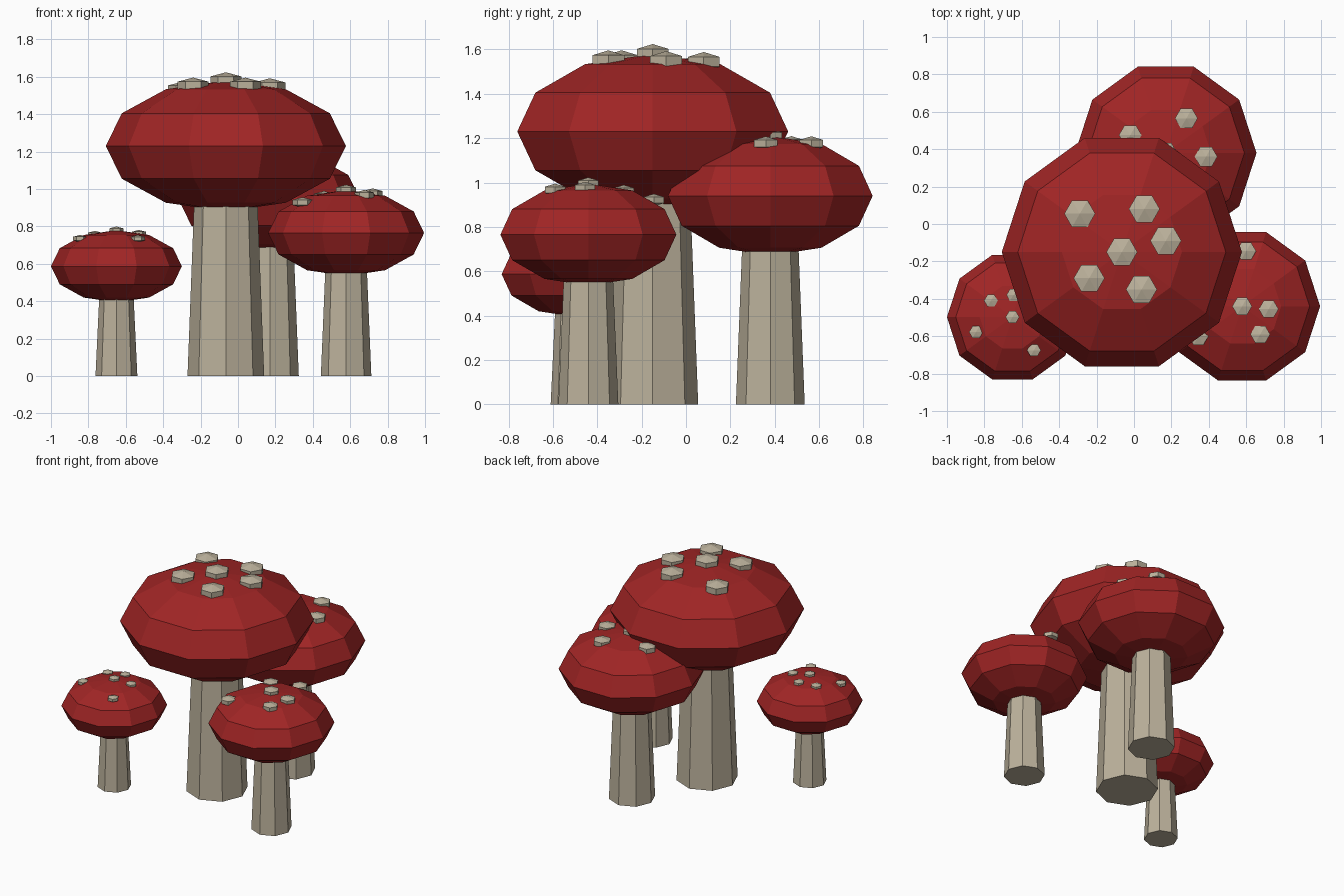
import bpy, bmesh
from math import sin, cos, pi, sqrt

cube = bpy.data.objects.get("Cube")
if cube:
    bpy.data.objects.remove(cube, do_unlink=True)


def material(name, rgb):
    m = bpy.data.materials.new(name)
    m.use_nodes = True
    colour = (*rgb, 1.0)
    m.diffuse_color = colour
    bsdf = next(n for n in m.node_tree.nodes if n.type == 'BSDF_PRINCIPLED')
    bsdf.inputs["Base Color"].default_value = colour
    return m


RED = material("cap red", (0.35, 0.018, 0.018))
CREAM = material("stem beige", (0.50, 0.44, 0.33))


def add_lathe(bm, profile, sides, centre):
    """Spin (radius, height) points round z; a zero radius makes a pole."""
    cx, cy, cz = centre
    rings = []
    for r, z in profile:
        count = sides if r > 0 else 1
        rings.append([bm.verts.new((cx + r * cos(2 * pi * i / sides),
                                    cy + r * sin(2 * pi * i / sides), cz + z))
                      for i in range(count)])
    for low, high in zip(rings, rings[1:]):
        for i in range(sides):
            j = (i + 1) % sides
            corners = [low[i % len(low)], low[j % len(low)],
                       high[j % len(high)], high[i % len(high)]]
            bm.faces.new(list(dict.fromkeys(corners)))
    # Flat lids where the profile does not end in a pole
    if len(rings[0]) > 1:
        bm.faces.new(rings[0][::-1])
    if len(rings[-1]) > 1:
        bm.faces.new(rings[-1])


def ellipsoid(radius, height, bands):
    """Profile of a squashed sphere, from bottom pole to top pole."""
    inner = [(radius * sin(pi * k / bands), -height * cos(pi * k / bands))
             for k in range(1, bands)]
    return [(0, -height)] + inner + [(0, height)]


def finish(bm, name, mat):
    mesh = bpy.data.meshes.new(name)
    bmesh.ops.recalc_face_normals(bm, faces=bm.faces)
    bm.to_mesh(mesh)
    bm.free()
    mesh.materials.append(mat)
    obj = bpy.data.objects.new(name, mesh)
    bpy.context.collection.objects.link(obj)


def mushroom(name, x, y, z, cap_r, cap_h, foot_r, neck_r, spot_r, spots):
    # Tapered eight-sided stem, running up into the cap
    bm = bmesh.new()
    add_lathe(bm, [(foot_r, 0), (neck_r, z)], 8, (x, y, 0))
    finish(bm, name + "_stem", CREAM)

    # Ten-sided squashed cap
    bm = bmesh.new()
    add_lathe(bm, ellipsoid(cap_r, cap_h, 6), 10, (x, y, z))
    finish(bm, name + "_cap", RED)

    # Six-sided spots resting on the cap, one at its crown
    bm = bmesh.new()
    shape = ellipsoid(spot_r / cos(pi / 6), spot_r * 0.53, 3)
    for sx, sy in [(x, y)] + spots:
        d2 = ((sx - x) ** 2 + (sy - y) ** 2) / cap_r ** 2
        sink = 0.006 if d2 > 0 else 0
        add_lathe(bm, shape, 6, (sx, sy, z + cap_h * sqrt(1 - d2) - sink))
    finish(bm, name + "_spots", CREAM)


mushroom("large_mushroom", -0.065, -0.15, 1.23, 0.642, 0.35, 0.205, 0.158, 0.083,
         [(-0.29, 0.055), (0.055, 0.08), (0.17, -0.09), (-0.24, -0.29), (0.04, -0.35)])
mushroom("back_mushroom", 0.17, 0.38, 0.94, 0.485, 0.27, 0.155, 0.118, 0.061,
         [(0.28, 0.565), (0.385, 0.36), (-0.02, 0.475)])
mushroom("left_mushroom", 0.578, -0.44, 0.765, 0.417, 0.23, 0.135, 0.103, 0.053,
         [(0.60, -0.145), (0.72, -0.455), (0.675, -0.59), (0.345, -0.60), (0.46, -0.28)])
mushroom("right_mushroom", -0.65, -0.498, 0.587, 0.35, 0.193, 0.112, 0.084, 0.037,
         [(-0.845, -0.578), (-0.765, -0.41), (-0.645, -0.38), (-0.535, -0.675),
          (-0.53, -0.475)])
